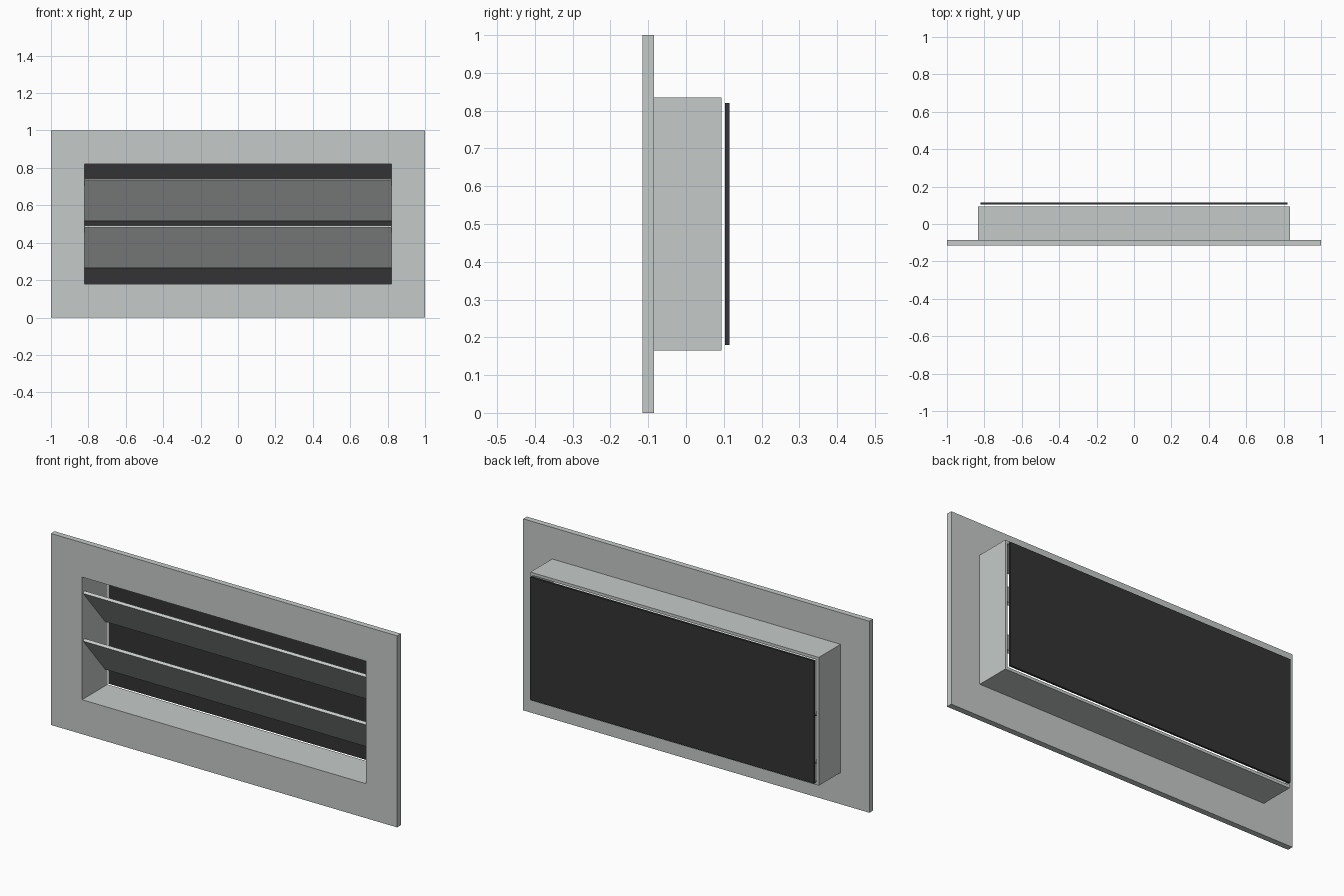
import bpy
import bmesh
from math import radians
from mathutils import Matrix

cube = bpy.data.objects.get("Cube")
if cube:
    bpy.data.objects.remove(cube, do_unlink=True)


def make_material(name, rgb):
    mat = bpy.data.materials.new(name)
    mat.use_nodes = True
    colour = (*rgb, 1.0)
    mat.diffuse_color = colour
    mat.node_tree.nodes["Principled BSDF"].inputs["Base Color"].default_value = colour
    return mat


metal = make_material("light grey metal", (0.56, 0.59, 0.58))
dark = make_material("dark mesh", (0.033, 0.034, 0.036))

MID_Z = 0.5
OPEN_X, OPEN_Z = 0.82, 0.32      # half size of the opening


def finish(name, bm, mat):
    bmesh.ops.recalc_face_normals(bm, faces=bm.faces)
    mesh = bpy.data.meshes.new(name)
    bm.to_mesh(mesh)
    bm.free()
    mesh.materials.append(mat)
    obj = bpy.data.objects.new(name, mesh)
    bpy.context.collection.objects.link(obj)
    return obj


def box(name, size, centre, mat, tilt=0.0):
    bm = bmesh.new()
    matrix = (Matrix.Translation(centre) @ Matrix.Rotation(tilt, 4, "X")
              @ Matrix.Diagonal((*size, 1.0)))
    bmesh.ops.create_cube(bm, size=1.0, matrix=matrix)
    return finish(name, bm, mat)


def rectangular_ring(name, half_x, half_z, y_front, y_back, mat):
    """Rectangular tube around the opening, running along y."""
    bm = bmesh.new()
    corners = [(-1, -1), (1, -1), (1, 1), (-1, 1)]
    loops = [[bm.verts.new((sx * hx, y, MID_Z + sz * hz)) for sx, sz in corners]
             for hx, hz, y in ((half_x, half_z, y_front), (half_x, half_z, y_back),
                               (OPEN_X, OPEN_Z, y_back), (OPEN_X, OPEN_Z, y_front))]
    for i, loop in enumerate(loops):
        after = loops[(i + 1) % 4]
        for j in range(4):
            k = (j + 1) % 4
            bm.faces.new((loop[j], loop[k], after[k], after[j]))
    return finish(name, bm, mat)


# Flange and the duct collar behind it
rectangular_ring("front_flange", 1.0, 0.5, -0.115, -0.085, metal)
rectangular_ring("duct_collar", 0.833, 0.335, -0.085, 0.094, metal)

# Tilted blades: top edge forward, bottom edge back
for label, z in (("upper", 0.628), ("lower", 0.379)):
    box(label + "_blade", (2 * OPEN_X, 0.015, 0.283), (0, -0.01, z), metal, radians(40))

# Dark screen held just behind the collar
box("rear_screen", (2 * OPEN_X, 0.011, 2 * OPEN_Z), (0, 0.109, MID_Z), dark)
